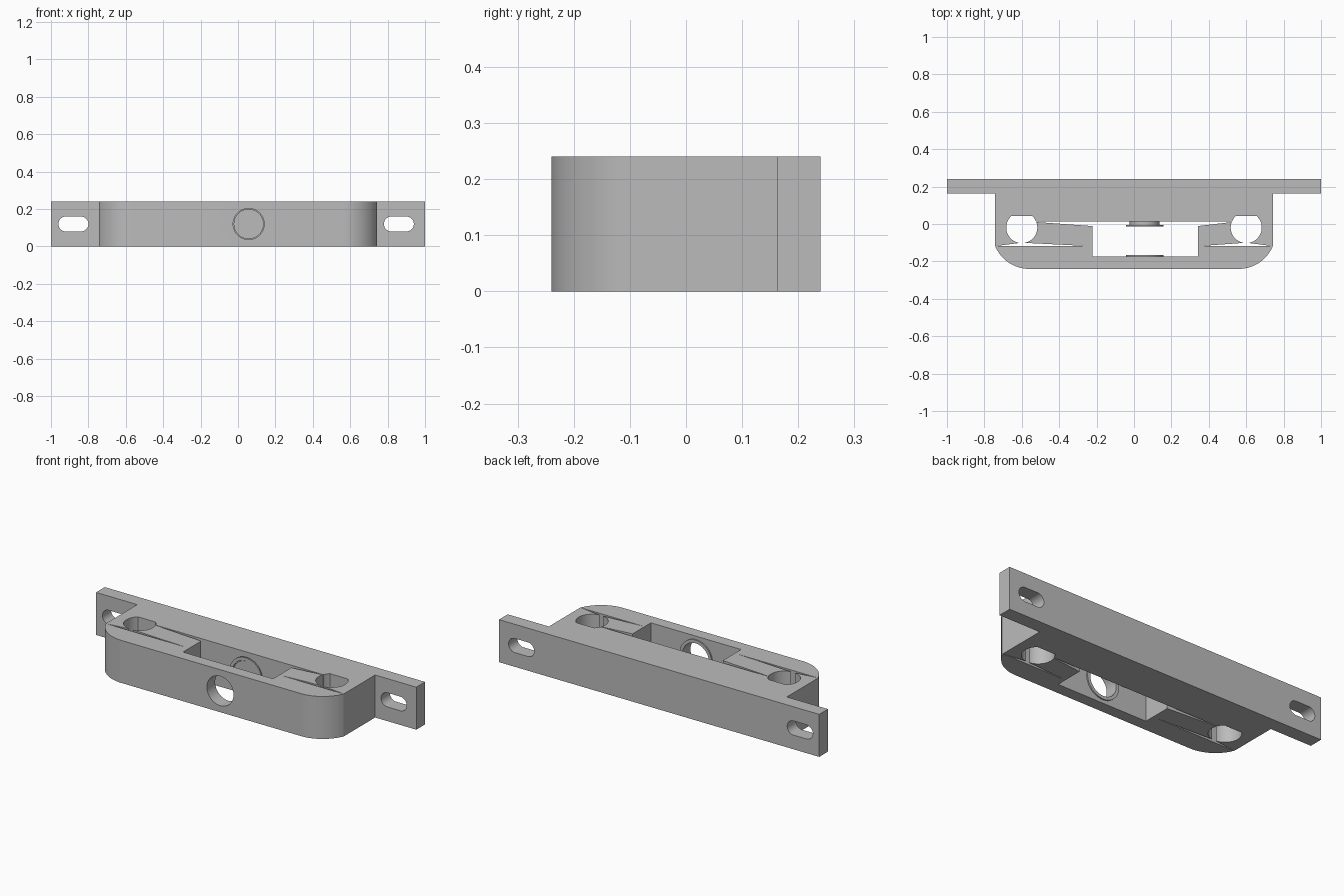
import bpy
import bmesh
from math import sin, cos, pi, radians
from mathutils import Matrix

if "Cube" in bpy.data.objects:
    bpy.data.objects.remove(bpy.data.objects["Cube"])

grey = bpy.data.materials.new("plain_grey")
grey.use_nodes = True
colour = (0.5, 0.5, 0.5, 1)
grey.diffuse_color = colour
grey.node_tree.nodes["Principled BSDF"].inputs["Base Color"].default_value = colour

H = 0.24               # height of the bracket
MID = H / 2
BORE_X = 0.057         # axis of the round bore
UPRIGHT = Matrix.Rotation(pi / 2, 4, "X")


def arc(cx, cy, r, start, end, n=24):
    angles = [radians(start + (end - start) * i / n) for i in range(n + 1)]
    return [(cx + r * cos(a), cy + r * sin(a)) for a in angles]


def circle(cx, cy, r, n=64):
    return arc(cx, cy, r, 0, 360, n)[:-1]


def prism(name, points, low, high, along_y=False):
    """Extrude a closed profile along z, or an x-z profile along y."""
    bm = bmesh.new()
    if along_y:
        low, high = -high, -low
    face = bm.faces.new([bm.verts.new((x, y, low)) for x, y in points])
    new = bmesh.ops.extrude_face_region(bm, geom=[face])["geom"]
    bmesh.ops.translate(bm, vec=(0, 0, high - low),
                        verts=[v for v in new if isinstance(v, bmesh.types.BMVert)])
    if along_y:
        bm.transform(UPRIGHT)
    bmesh.ops.recalc_face_normals(bm, faces=bm.faces)
    mesh = bpy.data.meshes.new(name)
    bm.to_mesh(mesh)
    bm.free()
    mesh.materials.append(grey)
    obj = bpy.data.objects.new(name, mesh)
    bpy.context.collection.objects.link(obj)
    return obj


def cut(target, cutter):
    """Subtract the cutter, then discard it."""
    cutter.hide_render = True
    mod = target.modifiers.new("cut", "BOOLEAN")
    mod.operation, mod.solver, mod.object = "DIFFERENCE", "EXACT", cutter
    bpy.context.view_layer.objects.active = target
    bpy.ops.object.modifier_apply(modifier=mod.name)
    bpy.data.objects.remove(cutter)


def finish(obj):
    bpy.ops.object.select_all(action="DESELECT")
    obj.select_set(True)
    bpy.context.view_layer.objects.active = obj
    bpy.ops.object.shade_smooth_by_angle(angle=radians(25))


# Body and rear mounting plate in one outline, with rounded front corners
half = arc(0.56, -0.043, 0.197, -90, -22) + [(0.743, -0.118), (0.743, 0.162), (1, 0.162), (1, 0.24)]
body = prism("bracket_body", half + [(-x, y) for x, y in reversed(half)], 0, H)

# Central pocket
cut(body, prism("pocket_cutter", [(-0.222, -0.174), (0.341, -0.174), (0.341, 0.013), (-0.222, 0.013)],
                -0.1, H + 0.1))

# Flat-topped vertical holes and the thin tapered slits beside them
for side, inner, slit_end in ((-1, 0.222, 0.24), (1, -0.341, -0.352)):
    inner, slit_end = abs(inner), abs(slit_end)
    hole = arc(side * 0.6, -0.019, 0.083, 132, 408, 56)
    cut(body, prism("hole_cutter", hole, -0.1, H + 0.1))
    upper = [(0.53, 0.013), (inner - 0.01, 0.013), (inner - 0.01, -0.012), (inner, -0.011), (0.53, 0.011)]
    lower = [(0.741, -0.118), (0.6, -0.1), (slit_end, -0.118)]
    for profile in (upper, lower):
        cut(body, prism("slit_cutter", [(side * x, y) for x, y in profile], -0.1, H + 0.1))

# Round bore through the front wall
cut(body, prism("bore_cutter", circle(BORE_X, MID, 0.083), -0.3, -0.1, True))

# Long mounting slots in the plate ends
for x in (-0.88, 0.86):
    slot = arc(x + 0.04, MID, 0.04, -90, 90) + arc(x - 0.04, MID, 0.04, 90, 270)
    cut(body, prism("slot_cutter", slot, 0.1, 0.3, True))
finish(body)

# Boss on the rear pocket wall, and a thin ring on each side of the pocket
finish(prism("rear_boss", circle(BORE_X, MID, 0.08), -0.009, 0.016, True))
for name, y in (("rear_ring", -0.014), ("front_ring", -0.175)):
    ring = prism(name, circle(BORE_X, MID, 0.101), y, y + 0.008, True)
    cut(ring, prism("ring_cutter", circle(BORE_X, MID, 0.083), y - 0.1, y + 0.1, True))
    finish(ring)
